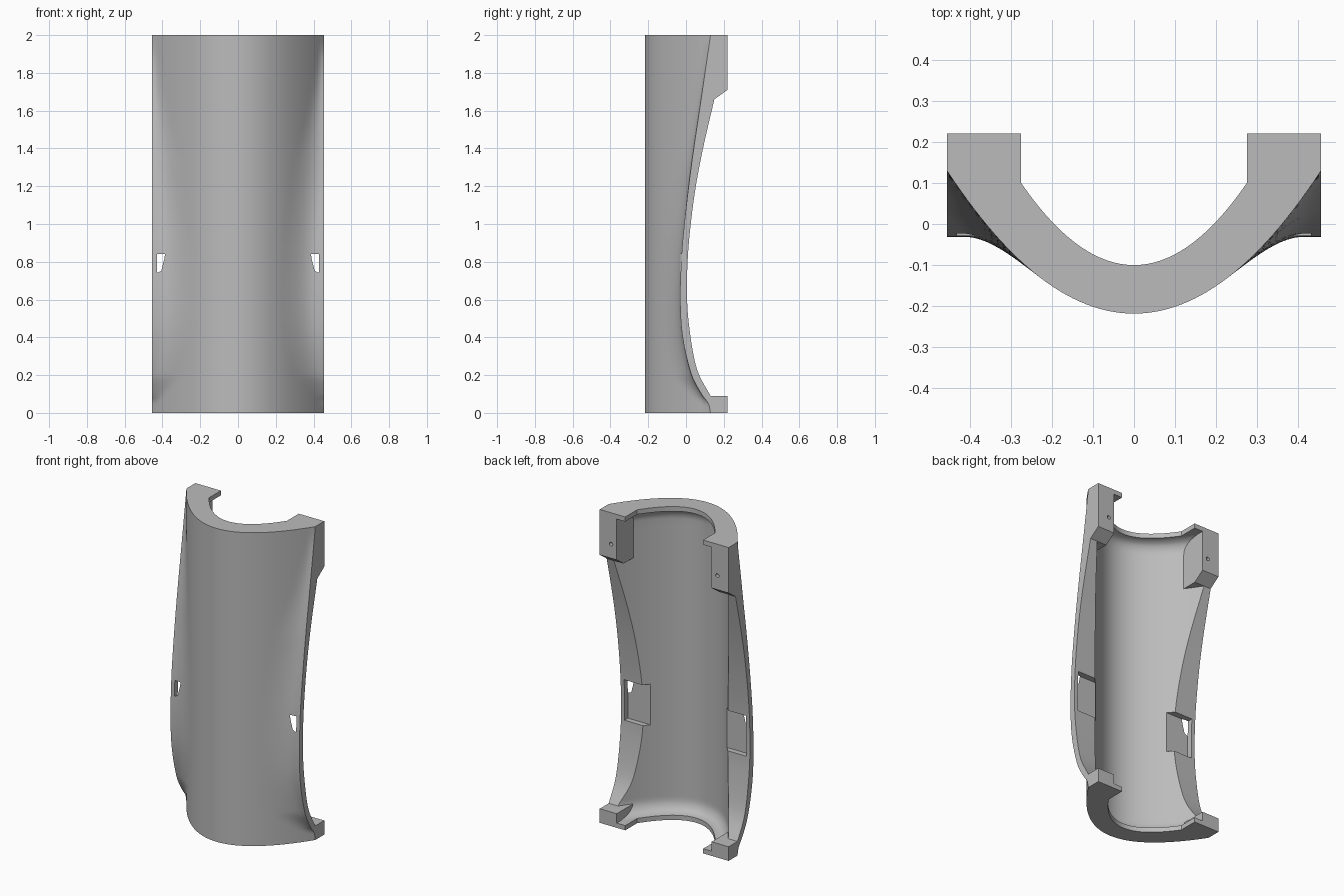
import bpy, bmesh, math

old = bpy.data.objects.get("Cube")
if old:
    bpy.data.objects.remove(old, do_unlink=True)

HALF = 0.455          # half width of the shell
POST = 0.335          # inner face of the corner posts
LIP = 0.275           # inner face of the end lips
LIP_T = 0.03          # lip thickness
COVE = 0.08           # cove height under the lips

# (height, depth) profiles of the front edge and of the rear cut
FRONT = [(0, .13), (.05, .118), (.1, .082), (.2, .03), (.4, -.018), (.6, -.031),
         (.84, -.023), (1.0, -.009), (1.2, .014), (1.4, .041), (1.6, .071), (2, .13)]
REAR = [(.09, .13), (.2, .07), (.3, .041), (.5, .012), (.65, .005), (.83, .01),
        (1.0, .025), (1.2, .052), (1.4, .09), (1.66, .15)]


def curve(pts, z):
    """Smooth cubic through a short list of points."""
    z = min(max(z, pts[0][0]), pts[-1][0])
    i = max(j for j in range(len(pts) - 1) if pts[j][0] <= z)

    def slope(j):
        a, b = pts[max(j - 1, 0)], pts[min(j + 1, len(pts) - 1)]
        return (b[1] - a[1]) / (b[0] - a[0])
    (z0, y0), (z1, y1) = pts[i], pts[i + 1]
    h = z1 - z0
    t = (z - z0) / h
    return (y0 * (1 + 2 * t) * (1 - t) ** 2 + y1 * t * t * (3 - 2 * t)
            + h * t * (1 - t) * (slope(i) * (1 - t) - slope(i + 1) * t))


def front_y(x, z):
    """Parabolic front that blends into the flared side flange."""
    p = -0.218 + 1.68 * x * x
    edge = curve(FRONT, z)
    k = max(min(0.1, 0.13 - edge), 1e-5)
    h = max(k - abs(p - edge), 0) / k
    return min(p, edge) - h * h * k / 4


COLS = [HALF * (2 * i / 56 - 1) for i in range(57)]


def section(z, kind):
    """Closed outline at one height; kind is flange, post or lip."""
    d = min(z, 2 - z)
    if kind == "lip":
        f = 1
    else:
        t = min(max((d - LIP_T) / COVE, 0), 1)
        f = 0.85 * (1 - math.sqrt(1 - (1 - t) ** 2))
    base, k = -0.17 + 0.07 * f, 1.96 + 0.69 * f
    if kind == "flange":
        cut = curve(REAR, z)
    else:
        cut = 0.22 if z < 1 else min(0.22, 0.15 + (z - 1.66) * 1.4)
    wall = min(math.sqrt((cut - base) / k), HALF - 0.002)
    if kind != "flange":
        wall = min(wall, LIP if kind == "lip" else POST)
    ring = [(x, front_y(x, z), z) for x in COLS]
    ring += [(HALF, cut, z), (wall, cut, z)]
    for x in reversed(COLS):
        x = min(max(x, -wall), wall)
        ring.append((x, base + k * x * x, z))
    return ring + [(-wall, cut, z), (-HALF, cut, z)]


def span(a, b, n):
    return [a + (b - a) * i / n for i in range(n + 1)]


rows = [(z, "lip") for z in (0, LIP_T)]
rows += [(z, "post") for z in span(LIP_T, .09, 6)]
rows += [(z, "flange") for z in span(.09, .25, 10) + span(.25, 1.66, 40)[1:]]
rows += [(z, "post") for z in (1.66, 1.71, 1.78, 1.84)]
rows += [(z, "post") for z in span(1.89, 1.97, 7)]
rows += [(z, "lip") for z in (1.97, 2)]

# Shell body lofted through the sections
bm = bmesh.new()
rings = [[bm.verts.new(p) for p in section(z, kind)] for z, kind in rows]
n = len(rings[0])
for a, b in zip(rings, rings[1:]):
    for i in range(n):
        j = (i + 1) % n
        bm.faces.new((a[i], a[j], b[j], b[i]))
bm.faces.new(list(reversed(rings[0])))
bm.faces.new(rings[-1])
bmesh.ops.remove_doubles(bm, verts=bm.verts[:], dist=1e-5)
bmesh.ops.dissolve_degenerate(bm, edges=bm.edges[:], dist=1e-5)
bmesh.ops.recalc_face_normals(bm, faces=bm.faces[:])
mesh = bpy.data.meshes.new("curved_shell")
bm.to_mesh(mesh)
bm.free()
shell = bpy.data.objects.new("curved_shell", mesh)
bpy.context.collection.objects.link(shell)

grey = bpy.data.materials.new("plain_grey")
grey.use_nodes = True
grey.diffuse_color = (0.5, 0.5, 0.5, 1)
grey.node_tree.nodes["Principled BSDF"].inputs["Base Color"].default_value = (0.5, 0.5, 0.5, 1)
mesh.materials.append(grey)


def cut_away(cutter, name):
    """Subtract a cutter from the shell and discard it."""
    cutter.name = name
    cutter.hide_render = True
    cutter.data.materials.append(grey)
    mod = shell.modifiers.new(name, "BOOLEAN")
    mod.operation = "DIFFERENCE"
    mod.solver = "EXACT"
    mod.object = cutter
    bpy.ops.object.select_all(action="DESELECT")
    bpy.context.view_layer.objects.active = shell
    shell.select_set(True)
    bpy.ops.object.modifier_apply(modifier=name)
    bpy.data.objects.remove(cutter, do_unlink=True)


for side in (-1, 1):
    # Strap pocket in the flange, breaking through at its upper outer corner
    bpy.ops.mesh.primitive_cube_add(size=1, location=(side * 0.33, 0.072, 0.71))
    box = bpy.context.object
    box.scale = (0.2, 0.2, 0.26)
    cut_away(box, "strap_pocket")
    # Screw hole in the upper post
    bpy.ops.mesh.primitive_cylinder_add(vertices=16, radius=0.012, depth=0.16,
                                        location=(side * 0.375, 0.22, 1.8),
                                        rotation=(math.pi / 2, 0, 0))
    cut_away(bpy.context.object, "screw_hole")

bpy.ops.object.select_all(action="DESELECT")
bpy.context.view_layer.objects.active = shell
shell.select_set(True)
bpy.ops.object.shade_smooth_by_angle(angle=math.radians(28))
